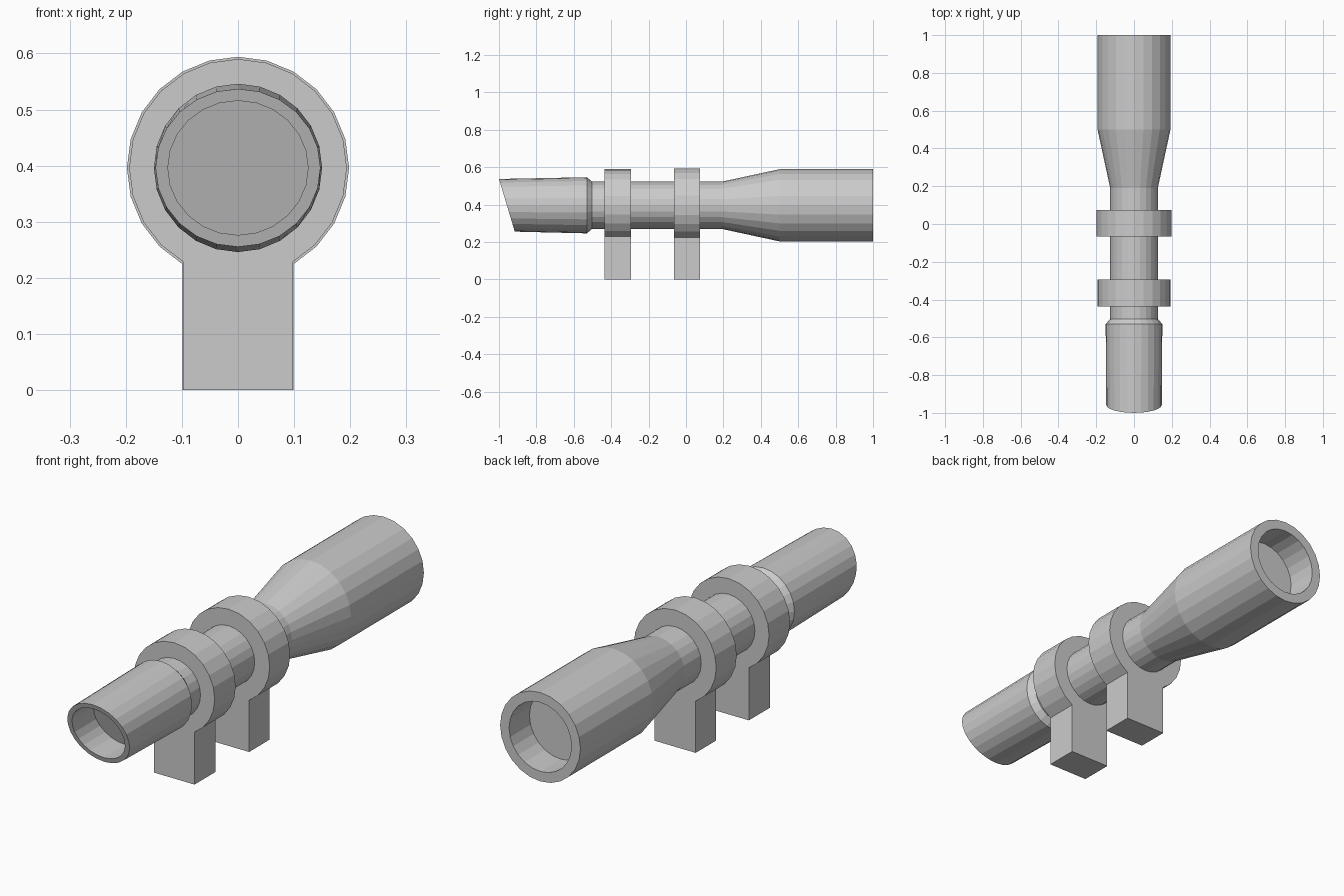
import bpy
import bmesh
from math import sin, cos, pi, radians

SIDES = 24
AXIS_Z = 0.396

if "Cube" in bpy.data.objects:
    bpy.data.objects.remove(bpy.data.objects["Cube"], do_unlink=True)

grey = bpy.data.materials.new("plain grey")
grey.use_nodes = True
colour = (0.6, 0.6, 0.6, 1)
grey.diffuse_color = colour
grey.node_tree.nodes["Principled BSDF"].inputs["Base Color"].default_value = colour


def finish(bm, name):
    bmesh.ops.recalc_face_normals(bm, faces=bm.faces)
    mesh = bpy.data.meshes.new(name)
    bm.to_mesh(mesh)
    bm.free()
    mesh.materials.append(grey)
    obj = bpy.data.objects.new(name, mesh)
    bpy.context.collection.objects.link(obj)
    return obj


def lathe(name, stations):
    """Skin rings of (y, radius, tilt in degrees) along the sight axis, capping both ends."""
    bm = bmesh.new()
    rings = []
    for y, r, tilt in stations:
        t = radians(tilt)
        rings.append([bm.verts.new((r * sin(a), y - r * cos(a) * sin(t),
                                    AXIS_Z + r * cos(a) * cos(t)))
                      for a in (2 * pi * i / SIDES for i in range(SIDES))])
    for lower, upper in zip(rings, rings[1:]):
        for i in range(SIDES):
            j = (i + 1) % SIDES
            bm.faces.new((lower[i], lower[j], upper[j], upper[i]))
    bm.faces.new(rings[0])
    bm.faces.new(rings[-1])
    return finish(bm, name)


def mount(name, y0, y1, radius):
    """Round clamp merging into a square post, as one extruded keyhole outline."""
    bm = bmesh.new()
    steps = [2 * pi * i / SIDES for i in range(-10, 11)]
    outline = [(radius * sin(a), AXIS_Z + radius * cos(a)) for a in steps]
    half = radius * sin(radians(30))
    outline += [(half, 0), (-half, 0)]
    face = bm.faces.new([bm.verts.new((x, y0, z)) for x, z in outline])
    side = bmesh.ops.extrude_face_region(bm, geom=[face], use_keep_orig=True)
    moved = [g for g in side["geom"] if isinstance(g, bmesh.types.BMVert)]
    bmesh.ops.translate(bm, verts=moved, vec=(0, y1 - y0, 0))
    return finish(bm, name)


# Tube: recessed slanted eyepiece, collar, slim body, flare, recessed front lens
lathe("scope_tube", [
    (-0.81, 0.125, 16.7),
    (-0.9575, 0.125, 16.7),
    (-0.9575, 0.147, 16.7),
    (-0.53, 0.15, 0),
    (-0.502, 0.126, 0),
    (0.19, 0.126, 0),
    (0.5, 0.193, 0),
    (1.0, 0.193, 0),
    (1.0, 0.15, 0),
    (0.86, 0.15, 0),
])

# Two clamps with posts
mount("eyepiece_mount", -0.437, -0.293, 0.194)
mount("middle_mount", -0.065, 0.075, 0.198)
